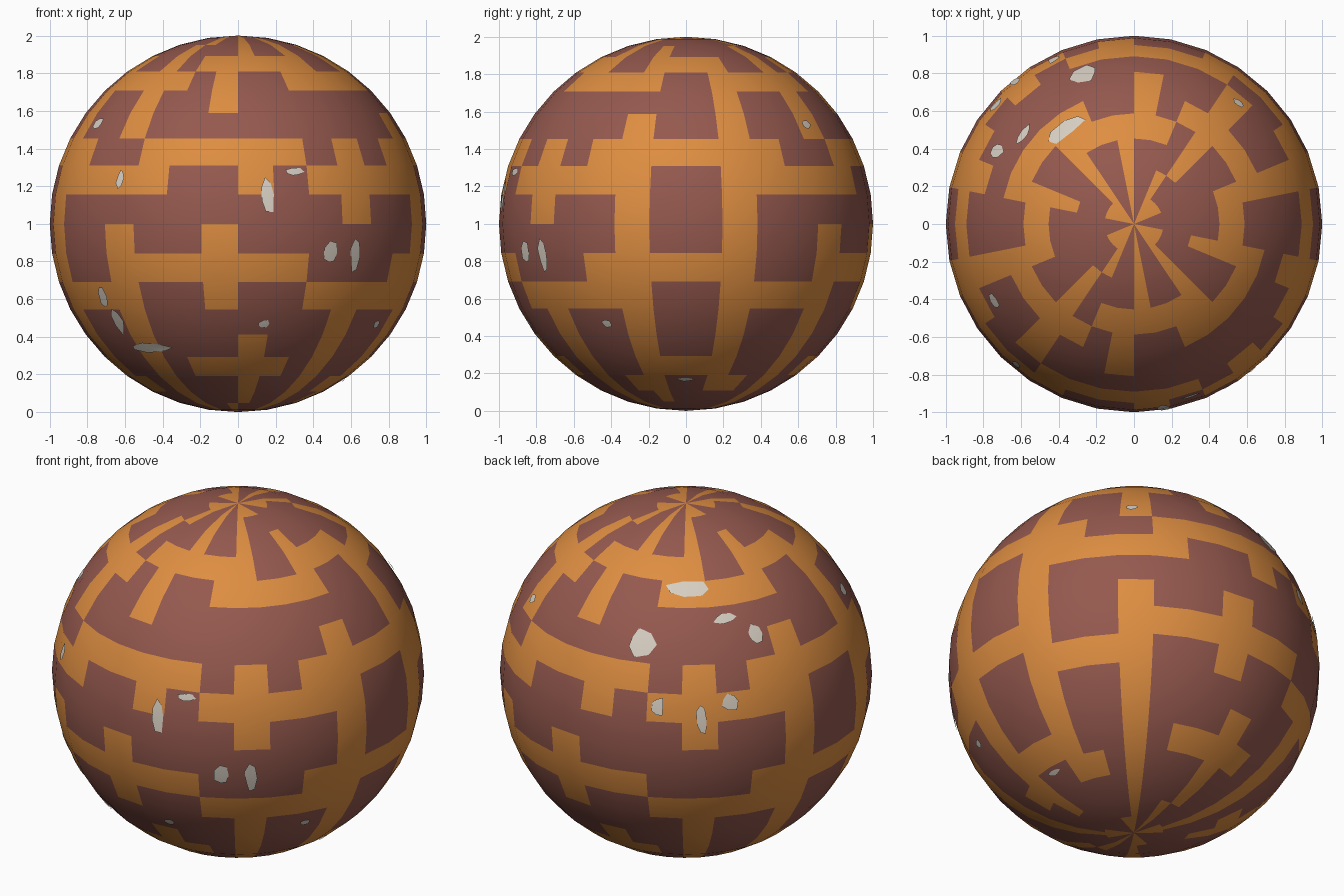
import bpy, bmesh, random
from math import sin, cos, radians, pi
from mathutils import Vector

cube = bpy.data.objects.get("Cube")
if cube:
    bpy.data.objects.remove(cube)
random.seed(4)


def material(name, colour):
    mat = bpy.data.materials.new(name)
    mat.use_nodes = True
    mat.diffuse_color = (*colour, 1)
    shader = next(n for n in mat.node_tree.nodes if n.type == "BSDF_PRINCIPLED")
    shader.inputs["Base Color"].default_value = (*colour, 1)
    shader.inputs["Roughness"].default_value = 0.8
    return mat


brown = material("red brown", (.3, .1, .077))
orange = material("warm orange", (.73, .27, .053))
grey = material("pale grey", (.68, .62, .54))


def on_ball(lon, lat, radius=1):
    # lon turns from the front toward +x, both in degrees
    a, b = radians(lon), radians(lat)
    return Vector((sin(a) * cos(b), -cos(a) * cos(b), sin(b))) * radius + Vector((0, 0, 1))


def finish(name, bm, mats):
    bmesh.ops.recalc_face_normals(bm, faces=bm.faces)
    mesh = bpy.data.meshes.new(name)
    bm.to_mesh(mesh)
    bm.free()
    for mat in mats:
        mesh.materials.append(mat)
    obj = bpy.data.objects.new(name, mesh)
    bpy.context.collection.objects.link(obj)
    for poly in mesh.polygons:
        poly.use_smooth = True
    return obj


# Tile pattern from top to bottom; each row goes around the ball twice
PATTERN = [
    "..OOOO..O..OOOO.",
    ".....O..O..O....",
    "....O...O..O..O.",
    "OO..O.OOOOOO..OO",
    ".OOOOO.O..OOOOO.",
    ".O..O..O........",
    ".O..O.........O.",
    "OOO..OOOOO.O.OOO",
    ".OOOOO..O.OOOOO.",
    ".O.........O..O.",
    ".O..O..O......O.",
    "OO..OOOOOO...OOO",
    ".OOOO..O..OOOOO.",
    ".O..O......O..O.",
    ".O..O...O..O..O.",
    "OO..O.OOOO.O..OO",
    ".OO.O...O..O.OO.",
    "....O...O..O..O.",
    "....O..O...O....",
    "..OOO..O..OOO...",
]
ROWS = len(PATTERN)
COLS = 2 * len(PATTERN[0])

# Ball body: one face per tile, coloured by the pattern
bm = bmesh.new()
top = bm.verts.new(on_ball(0, 90))
bottom = bm.verts.new(on_ball(0, -90))
rings = [[bm.verts.new(on_ball(-90 + 360 * c / COLS, 90 - 180 * r / ROWS))
          for c in range(COLS)] for r in range(1, ROWS)]
for r, line in enumerate(PATTERN):
    for c in range(COLS):
        d = (c + 1) % COLS
        if r == 0:
            corners = [top, rings[0][c], rings[0][d]]
        elif r == ROWS - 1:
            corners = [rings[-1][d], rings[-1][c], bottom]
        else:
            corners = [rings[r - 1][c], rings[r][c], rings[r][d], rings[r - 1][d]]
        face = bm.faces.new(corners)
        face.material_index = int(line[c % len(line)] == "O")
finish("ball", bm, [brown, orange])

# Chipped patches: longitude, latitude, width, height in degrees
CHIPS = [
    (9, 9, 5, 12), (18, 16, 6, 3), (30, -9, 5, 7), (39, -10, 4, 10),
    (-40, 14, 3, 6), (-61, 32, 5, 4), (-51, -23, 4, 9), (-48, -31, 5, 9),
    (-38, -41, 18, 4), (9, -32, 4, 3), (60, -32, 4, 3), (198, 33, 9, 8),
    (216, 51, 14, 6), (242, 34, 6, 7), (231, 41, 7, 4), (220, 10, 4, 12),
    (206, 14, 4, 6), (229, 15, 6, 6), (139, 32, 4, 4), (90, -56, 5, 2),
]
bm = bmesh.new()
for lon, lat, width, height in CHIPS:
    hub = bm.verts.new(on_ball(lon, lat, 1.004))
    rim = []
    for k in range(7):
        a = 2 * pi * k / 7
        s = random.uniform(.35, .6)
        rim.append(bm.verts.new(on_ball(lon + s * width * cos(a) / cos(radians(lat)),
                                        lat + s * height * sin(a), 1.003)))
    for k in range(7):
        bm.faces.new((hub, rim[k], rim[(k + 1) % 7]))
chips = finish("chipped_patches", bm, [grey])

# Make sure every patch faces outward
for poly in chips.data.polygons:
    if poly.normal.dot(poly.center - Vector((0, 0, 1))) < 0:
        poly.flip()
